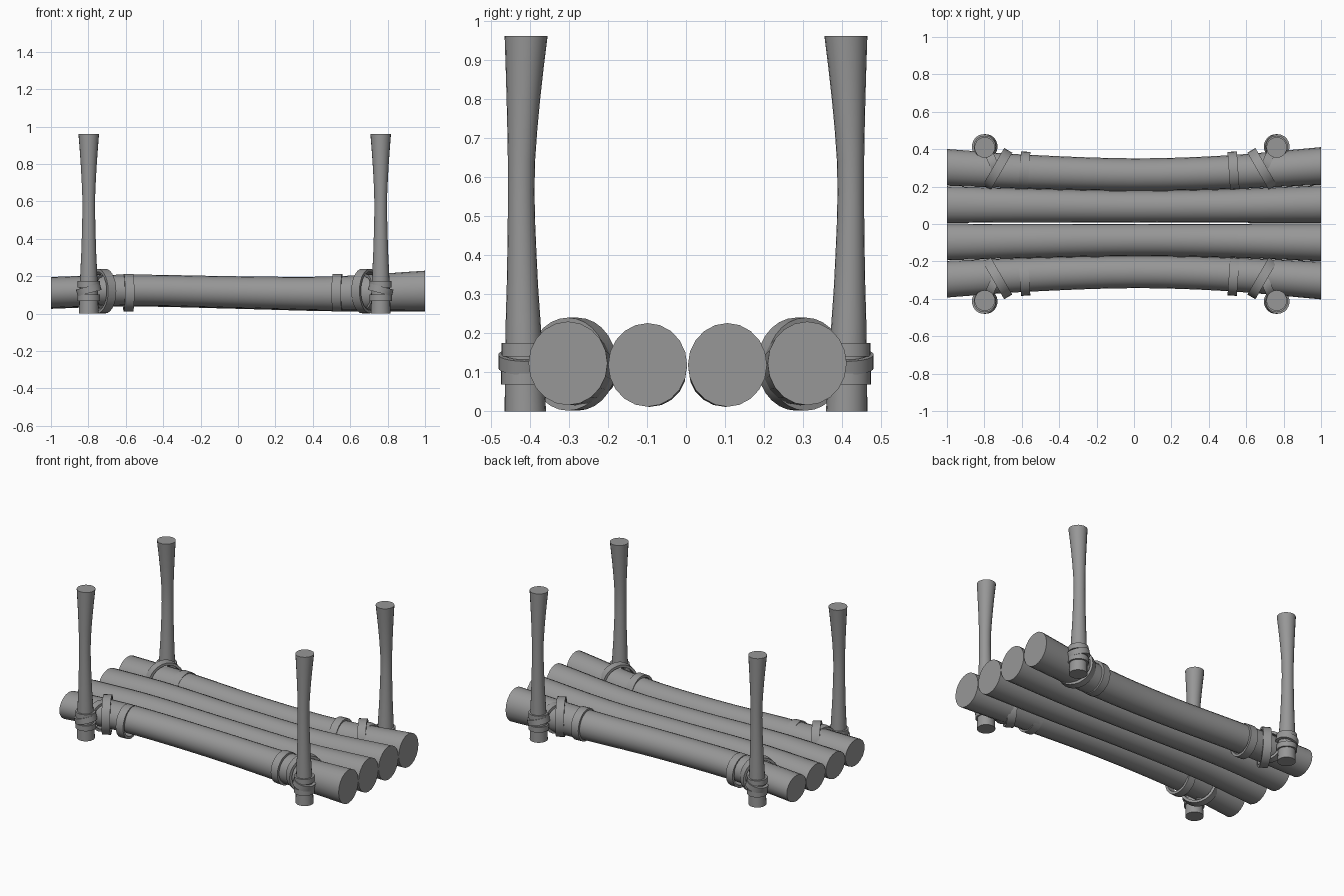
import bpy, math
from mathutils import Matrix, Vector

if "Cube" in bpy.data.objects:
    bpy.data.objects.remove(bpy.data.objects["Cube"])

mat = bpy.data.materials.new("dark_grey")
mat.diffuse_color = (.31, .31, .31, 1)
mat.use_nodes = True
mat.node_tree.nodes["Principled BSDF"].inputs["Base Color"].default_value = mat.diffuse_color

def finish(name, verts, faces):
    me = bpy.data.meshes.new(name)
    me.from_pydata(verts, [], faces)
    me.update()
    me.materials.append(mat)
    ob = bpy.data.objects.new(name, me)
    bpy.context.collection.objects.link(ob)
    bpy.ops.object.select_all(action='DESELECT')
    ob.select_set(True)
    bpy.context.view_layer.objects.active = ob
    bpy.ops.object.mode_set(mode='EDIT')
    bpy.ops.mesh.select_all(action='SELECT')
    bpy.ops.mesh.normals_make_consistent(inside=False)
    bpy.ops.object.mode_set(mode='OBJECT')
    bpy.ops.object.shade_smooth_by_angle(angle=math.radians(35))
    return ob

def loft(name, rings):
    """Skin a list of equal rings and cap both ends."""
    n = len(rings[0])
    verts = [v for r in rings for v in r]
    faces = [(i*n+j, i*n+(j+1) % n, (i+1)*n+(j+1) % n, (i+1)*n+j)
             for i in range(len(rings)-1) for j in range(n)]
    faces += [tuple(range(n)), tuple(range(len(verts)-n, len(verts)))]
    return finish(name, verts, faces)

def sample(stations, t):
    """Smooth interpolation through (t, values...) stations."""
    k = next((i for i in range(len(stations)-2) if t <= stations[i+1][0]), len(stations)-2)
    a, b = stations[k], stations[k+1]
    p, q = stations[max(k-1, 0)], stations[min(k+2, len(stations)-1)]
    h = b[0]-a[0]
    u = (t-a[0])/h
    out = []
    for i in range(1, len(a)):
        m0 = (b[i]-p[i])/(b[0]-p[0])*h
        m1 = (q[i]-a[i])/(q[0]-a[0])*h
        out.append((2*u**3-3*u*u+1)*a[i]+(u**3-2*u*u+u)*m0+(3*u*u-2*u**3)*b[i]+(u**3-u*u)*m1)
    return out

def band(name, loc, ra, rb, width, rot, thick=0.016, n=28):
    """Flat rope loop around local z, radii ra (x) and rb (y)."""
    M = Matrix.Translation(loc) @ rot
    verts = []
    for j in range(n):
        c, s = math.cos(2*math.pi*j/n), math.sin(2*math.pi*j/n)
        for d, h in ((0, -.5), (0, .5), (thick, .5), (thick, -.5)):
            verts.append(M @ Vector(((ra-d)*c, (rb-d)*s, h*width)))
    faces = [(j*4+k, j*4+(k+1) % 4, (j+1) % n*4+(k+1) % 4, (j+1) % n*4+k)
             for j in range(n) for k in range(4)]
    return finish(name, verts, faces)

# logs: x, centre z, half height, outer centre y, inner centre y, half width
LOG = [(-1, .113, .083, .299, .100, .098), (-.6, .126, .083, .277, .095, .091),
       (0, .115, .085, .261, .089, .086), (.5, .108, .091, .273, .093, .090),
       (1, .123, .107, .306, .102, .101)]
SIDES = 20
for side, label in ((1, "back"), (-1, "front")):
    for idx, kind, dz in ((2, "outer", 0), (3, "inner", -.004)):
        rings = []
        for i in range(17):
            x = -1 + i/8
            v = sample(LOG, x)
            rings.append([(x, side*v[idx]+.004+v[4]*math.cos(a), v[0]+dz+v[1]*math.sin(a))
                          for a in (2*math.pi*j/SIDES for j in range(SIDES))])
        loft(f"{label}_{kind}_log", rings)

# posts: z, centre y, radius
POST = [(0, .411, .053), (.2, .416, .046), (.35, .419, .039),
        (.6, .4215, .034), (.8, .416, .043), (.96, .409, .055)]
R = Matrix.Rotation
to_x = R(math.pi/2, 4, 'Y')
for side, label in ((1, "back"), (-1, "front")):
    for end, px, dx, sx, hand in ((-1, -.798, -.73, -.586, "left"), (1, .763, .685, .532, "right")):
        tag = f"{label}_{hand}"
        rings = []
        for i in range(13):
            z = .96*i/12
            cy, r = sample(POST, z)
            rings.append([(px+r*math.cos(a), side*cy+r*math.sin(a), z)
                          for a in (2*math.pi*j/SIDES for j in range(SIDES))])
        loft(f"{tag}_post", rings)
        # loops round the post
        band(f"{tag}_post_loop_low", (px, side*.413, .086), .060, .060, .034, R(0, 4, 'Z'))
        band(f"{tag}_post_loop_high", (px, side*.413, .158), .059, .059, .034, R(0, 4, 'Z'))
        band(f"{tag}_post_loop_slant", (px, side*.414, .128), .066, .066, .036,
             R(math.radians(15*end), 4, 'Y'))
        # loops round the outer log
        band(f"{tag}_log_loop", (sx, side*.284+.002, .112), .101, .101, .050,
             R(math.radians(4*side*end), 4, 'Z') @ to_x)
        band(f"{tag}_log_loop_slant", (dx, side*.292+.002, .121), .119, .115, .050,
             R(math.radians(30*side*end), 4, 'Z') @ to_x)
        # crossing loop, showing only on the post side of the log
        band(f"{tag}_log_loop_cross", (dx+.022*end, side*.322+.002, .119), .092, .082, .046,
             R(math.radians(-24*side*end), 4, 'Z') @ to_x)
